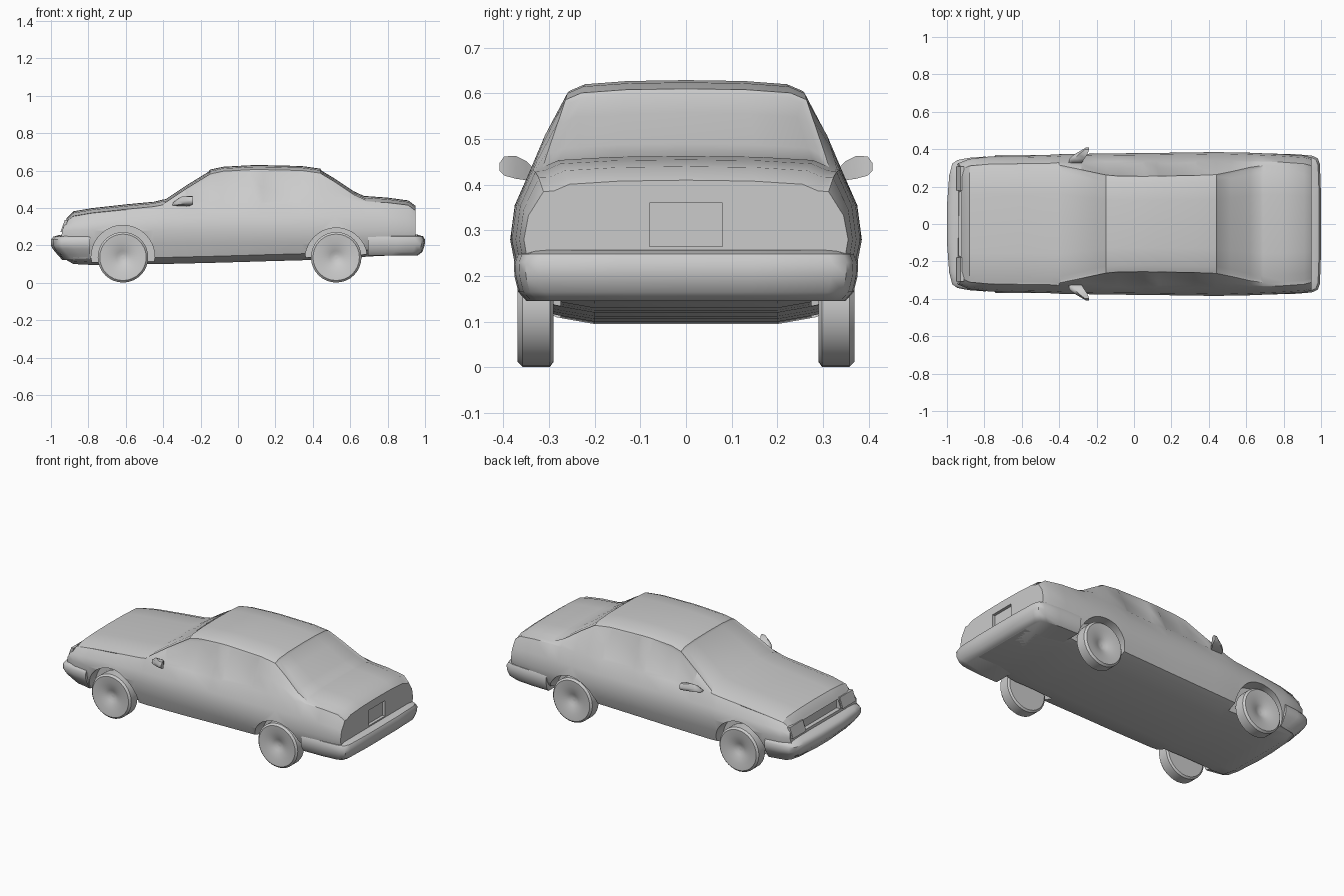
import bpy, bmesh, math
from mathutils import Vector

if "Cube" in bpy.data.objects:
    bpy.data.objects.remove(bpy.data.objects["Cube"])


def loft(name, rings, edit=None, mirror=False):
    """Skin a list of equal closed rings and cap both ends."""
    bm = bmesh.new()
    vr = [[bm.verts.new(p) for p in r] for r in rings]
    n = len(rings[0])
    for a, b in zip(vr, vr[1:]):
        for i in range(n):
            j = (i + 1) % n
            bm.faces.new((a[i], a[j], b[j], b[i]))
    bm.faces.new(vr[0])
    bm.faces.new(vr[-1])
    bmesh.ops.recalc_face_normals(bm, faces=bm.faces)
    if edit:
        edit(bm)
    me = bpy.data.meshes.new(name)
    bm.to_mesh(me)
    bm.free()
    ob = bpy.data.objects.new(name, me)
    bpy.context.collection.objects.link(ob)
    if mirror:
        m = ob.modifiers.new("mirror", 'MIRROR')
        m.use_axis = (False, True, False)
        m.use_mirror_merge = False
    return ob


def smooth(ob, angle=30):
    bpy.ops.object.select_all(action='DESELECT')
    ob.select_set(True)
    bpy.context.view_layer.objects.active = ob
    for m in list(ob.modifiers):
        bpy.ops.object.modifier_apply(modifier=m.name)
    bpy.ops.object.shade_smooth_by_angle(angle=math.radians(angle))


def box_rings(x0, x1, y0, y1, z0, z1):
    return [[(x, y0, z0), (x, y1, z0), (x, y1, z1), (x, y0, z1)] for x in (x0, x1)]


# Body stations: x, floor z, half width, belt z, roof half width, top z
stations = [
    (-.95, .14, .325, .322, .285, .345), (-.88, .10, .348, .355, .305, .382),
    (-.78, .095, .360, .372, .31, .399), (-.60, .10, .366, .39, .31, .419),
    (-.45, .10, .370, .405, .31, .433), (-.40, .10, .373, .412, .315, .445),
    (-.28, .103, .375, .415, .29, .525), (-.15, .106, .377, .42, .262, .605),
    (-.08, .108, .378, .42, .256, .62), (.06, .112, .379, .42, .255, .628),
    (.12, .114, .380, .42, .256, .629), (.34, .12, .383, .425, .26, .624),
    (.44, .125, .385, .43, .264, .61), (.52, .13, .384, .43, .28, .562),
    (.62, .13, .381, .432, .303, .495), (.69, .14, .378, .432, .313, .463),
    (.80, .145, .373, .428, .31, .455), (.91, .145, .365, .415, .30, .440),
    (.95, .145, .355, .385, .29, .410)]


def section(x, zb, w, belt, wr, top):
    wb, ze = w - .043, top - .024
    half = [(0, zb), (.2, zb), (.285, zb + .015), (w - .035, zb + .035),
            (w - .012, .21), (w, .28), (w - .01, .28 + (belt - .28) * .5),
            (wb, belt), ((wb + wr) / 2 + .006, (belt + ze) / 2), (wr, ze),
            (wr - .035, top - .009), (wr * .5, top - .002), (0, top)]
    full = half + [(-y, z) for y, z in half[-2:0:-1]]
    lean = .36 if x < -.94 else 0
    return [(x + max(0, z - .25) * lean, y, z) for y, z in full]


def windows(bm):
    bm.normal_update()
    side, glass = [], []
    for f in bm.faces:
        c, n = f.calc_center_median(), f.normal
        if c.z > .43 and abs(n.y) > .6 and (-.28 < c.x < .06 or .12 < c.x < .34):
            side.append(f)
        elif n.z > .4 and abs(n.y) < .4 and (-.40 < c.x < -.15 or .44 < c.x < .69):
            glass.append(f)
    for faces, t in ((side, .016), (glass, .012)):
        bmesh.ops.inset_region(bm, faces=faces, thickness=t, depth=-.006,
                               use_even_offset=True)


body = loft("body", [section(*s) for s in stations], windows)

# Wheel arches, number plate recess and grille recess are cut away
cutters = []
for cx, cz, r in ((-.615, .137, .17), (.525, .127, .166)):
    for s in (-1, 1):
        bpy.ops.mesh.primitive_cylinder_add(vertices=40, radius=r, depth=.2,
                                            location=(cx, s * .375, cz),
                                            rotation=(math.pi / 2, 0, 0))
        cutters.append(bpy.context.object)
cutters.append(loft("plate_cutter", box_rings(.932, 1.05, -.08, .08, .265, .36)))
cutters.append(loft("grille_cutter", box_rings(-1.05, -.912, -.17, .17, .272, .328)))
for c in cutters:
    c.hide_render = True
    m = body.modifiers.new("cut", 'BOOLEAN')
    m.operation, m.solver, m.object = 'DIFFERENCE', 'EXACT', c
smooth(body)
for c in cutters:
    bpy.data.objects.remove(c)


# Wrap-around bumpers: plan outline stacked in z with an inset per level
def bumper(name, plan, levels):
    outline = plan + [(x, -y) for x, y in plan[::-1]]
    back = plan[0][0]
    rings = []
    for z, d in levels:
        ring = []
        for x, y in outline:
            nx = x if x == back else x - math.copysign(d, x)
            ring.append((nx, y - math.copysign(d * .7, y), z))
        rings.append(ring)
    smooth(loft(name, rings), 40)


bumper("rear_bumper",
       [(.695, .377), (.85, .374), (.95, .366), (.982, .352), (.994, .32), (1, .15)],
       [(.145, .04), (.165, .014), (.2, .002), (.23, 0), (.248, .01), (.257, .04)])
bumper("front_bumper",
       [(-.79, .361), (-.88, .354), (-.945, .342), (-.972, .322), (-.988, .26), (-1, .1)],
       [(.122, .06), (.15, .035), (.18, .01), (.2, 0), (.23, 0), (.246, .012), (.256, .045)])

# Headlamps flanking the grille
lamp = [[(x0 + (z - .25) * .36, y, z) for z in (.272, .335) for y in
         ((.18, .308) if z < .3 else (.308, .18))] for x0 in (-.957, -.94)]
smooth(loft("headlamp", lamp, mirror=True))

# Door mirrors
mirror_rings = []
for y, x0, x1, z0, z1 in ((.325, -.35, -.28, .408, .428), (.35, -.345, -.265, .41, .452),
                          (.372, -.32, -.25, .413, .463), (.398, -.275, -.24, .42, .462),
                          (.408, -.258, -.24, .43, .448)):
    mx = x0 + (x1 - x0) * .35
    mirror_rings.append([(x0, y, z0 + .004), (x1, y, z0), (x1, y, z1),
                         (mx, y, z1), (x0, y, z0 + (z1 - z0) * .5)])
smooth(loft("door_mirror", mirror_rings, mirror=True), 50)

# Wheels: lathed tyre with a dished hub, profile of (radius, y)
profile = [(.124, .29), (.135, .298), (.135, .358), (.124, .369),
           (.085, .366), (.035, .352), (.018, .343), (.004, .343)]
for name, cx in (("front_wheel", -.615), ("rear_wheel", .525)):
    rings = [[(cx + r * math.cos(a), y, .136 + r * math.sin(a))
              for a in (i * math.tau / 32 for i in range(32))] for r, y in profile]
    smooth(loft(name, rings, mirror=True), 35)
